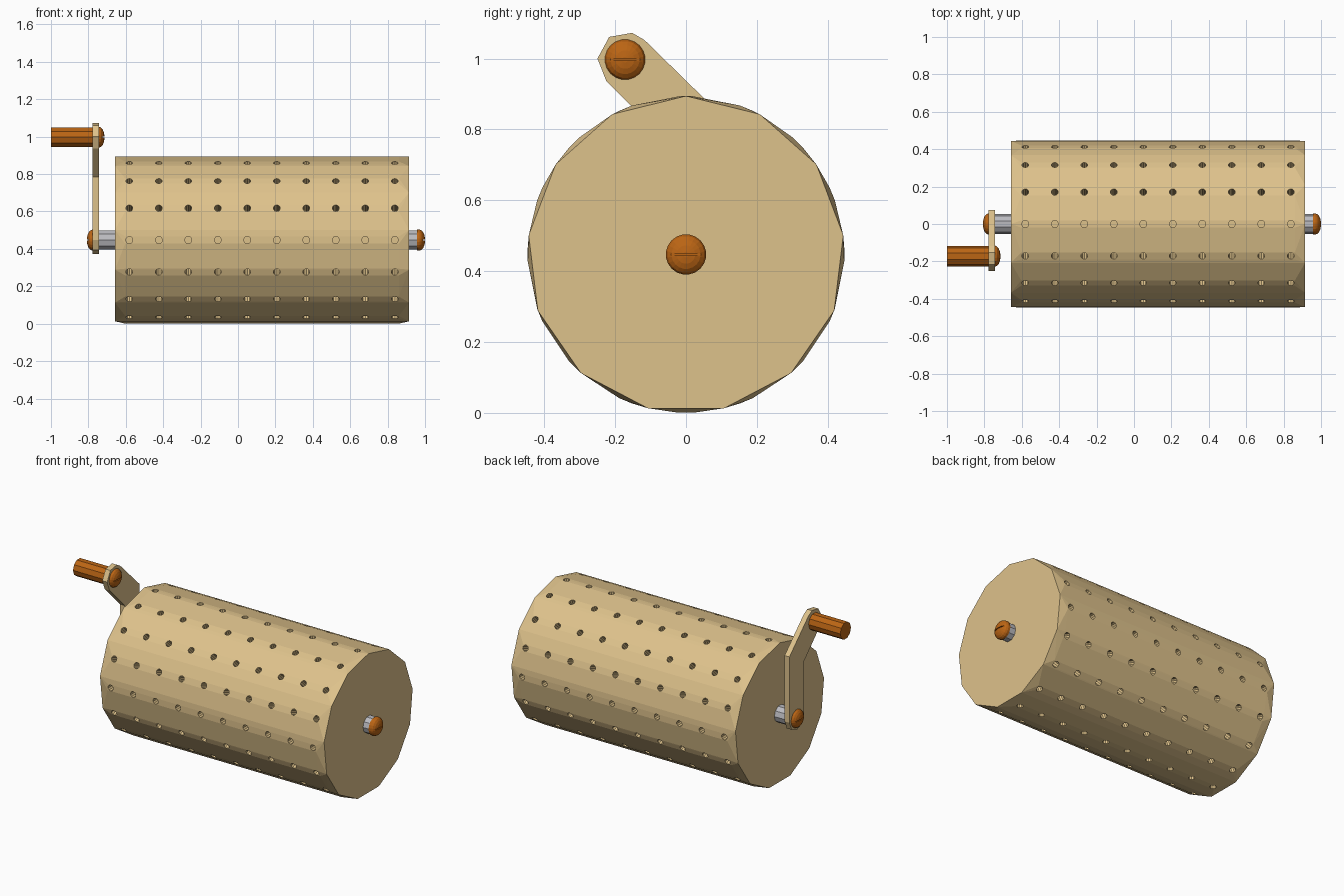
import bpy, bmesh, math
from mathutils import Vector, Matrix

if "Cube" in bpy.data.objects:
    bpy.data.objects.remove(bpy.data.objects["Cube"])

ZC, R = 0.447, 0.447


def material(name, rgb):
    m = bpy.data.materials.new(name)
    m.diffuse_color = (*rgb, 1)
    m.use_nodes = True
    m.node_tree.nodes["Principled BSDF"].inputs["Base Color"].default_value = m.diffuse_color
    return m


WOOD = material("light_wood", (0.73, 0.54, 0.26))
BROWN = material("orange_brown", (0.50, 0.13, 0.007))
STEEL = material("grey_steel", (0.50, 0.50, 0.53))


def make(name, bm, mat):
    bmesh.ops.recalc_face_normals(bm, faces=bm.faces)
    me = bpy.data.meshes.new(name)
    bm.to_mesh(me)
    bm.free()
    me.materials.append(mat)
    ob = bpy.data.objects.new(name, me)
    bpy.context.collection.objects.link(ob)
    return ob


def cut(ob, cutter):
    """Subtract cutter from ob, bake the result and drop the cutter."""
    mod = ob.modifiers.new("cut", 'BOOLEAN')
    mod.operation, mod.solver, mod.object = 'DIFFERENCE', 'EXACT', cutter
    cutter.hide_render = True
    dg = bpy.context.evaluated_depsgraph_get()
    me = bpy.data.meshes.new_from_object(ob.evaluated_get(dg))
    ob.modifiers.clear()
    ob.data = me
    bpy.data.objects.remove(cutter)


def lathe(name, profile, y, z, sides, mat):
    """Closed solid turned about an x-parallel axis; profile = (x, radius)."""
    bm = bmesh.new()
    rings = []
    for x, r in profile:
        rings.append([bm.verts.new((x, y + r * math.sin(2 * math.pi * (i + .5) / sides),
                                    z + r * math.cos(2 * math.pi * (i + .5) / sides)))
                      for i in range(sides)])
    for a, b in zip(rings, rings[1:]):
        for i in range(sides):
            j = (i + 1) % sides
            bm.faces.new((a[i], a[j], b[j], b[i]))
    bm.faces.new(rings[0])
    bm.faces.new(rings[-1])
    return make(name, bm, mat)


def screw_head(name, x, direction, y, z):
    """Domed head with a horizontal slot."""
    prof = [(0, 0.057), (0.014, 0.057), (0.025, 0.052), (0.034, 0.041), (0.040, 0.026), (0.043, 0.008)]
    ob = lathe(name, [(x + direction * a, r) for a, r in prof], y, z, 20, BROWN)
    bm = bmesh.new()
    bmesh.ops.create_cube(bm, size=1, matrix=Matrix.Translation((x + direction * 0.045, y, z))
                          @ Matrix.Diagonal((0.024, 0.2, 0.005, 1)))
    cut(ob, make(name + "_slot_cutter", bm, BROWN))


# drum: 13-sided ends blending into a body with 16 narrow flats for the holes
bm = bmesh.new()
for x in (-0.658, 0.915):
    for i in range(13):
        a = 2 * math.pi * i / 13
        bm.verts.new((x, R * math.sin(a), ZC + R * math.cos(a)))
half = math.radians(2.5)
for x in (-0.603, 0.86):
    for i in range(16):
        for s in (-half, half):
            a = 2 * math.pi * i / 16 + s
            bm.verts.new((x, R * math.sin(a), ZC + R * math.cos(a)))
bmesh.ops.convex_hull(bm, input=bm.verts)
bmesh.ops.dissolve_limit(bm, angle_limit=0.002, verts=bm.verts, edges=bm.edges)
drum = make("drum", bm, WOOD)

# peg holes: 16 rows of 10
bm = bmesh.new()
for i in range(16):
    rot = Matrix.Rotation(2 * math.pi * i / 16, 4, 'X')
    for k in range(10):
        m = (Matrix.Translation((-0.581 + 0.1577 * k, 0, ZC)) @ rot
             @ Matrix.Translation((0, 0, R - 0.02)))
        bmesh.ops.create_cone(bm, cap_ends=True, segments=10, radius1=0.0188,
                              radius2=0.0188, depth=0.16, matrix=m)
cut(drum, make("hole_cutter", bm, WOOD))

# axle ends
lathe("axle_left", [(-0.75, 0.054), (-0.655, 0.054)], 0, ZC, 10, STEEL)
lathe("axle_right", [(0.912, 0.054), (0.96, 0.054)], 0, ZC, 10, STEEL)

# bent crank plate
KY, KZ, W = -0.172, 0.997, 0.074
outline = [(W, 0.865), (KY + 0.055, KZ + 0.055)]
outline += [(KY + 0.078 * math.cos(math.radians(a)), KZ + 0.078 * math.sin(math.radians(a)))
            for a in (75, 125, 178)]
outline += [(KY - 0.053, KZ - 0.06), (-W, 0.784)]
outline += [(W * math.cos(math.radians(a)), ZC + W * math.sin(math.radians(a)))
            for a in (180, 225, 270, 315, 360)]
bm = bmesh.new()
face = bm.faces.new([bm.verts.new((-0.778, y, z)) for y, z in outline])
ext = bmesh.ops.extrude_face_region(bm, geom=[face])
bmesh.ops.translate(bm, vec=Vector((0.034, 0, 0)),
                    verts=[v for v in ext["geom"] if isinstance(v, bmesh.types.BMVert)])
make("crank_arm", bm, WOOD)

# crank handle and screw heads
lathe("crank_handle", [(-1.0, 0.054), (-0.775, 0.054)], KY, KZ, 10, BROWN)
screw_head("handle_screw", -0.757, 1, KY, KZ)
screw_head("axle_screw_left", -0.765, -1, 0, ZC)
screw_head("axle_screw_right", 0.957, 1, 0, ZC)
